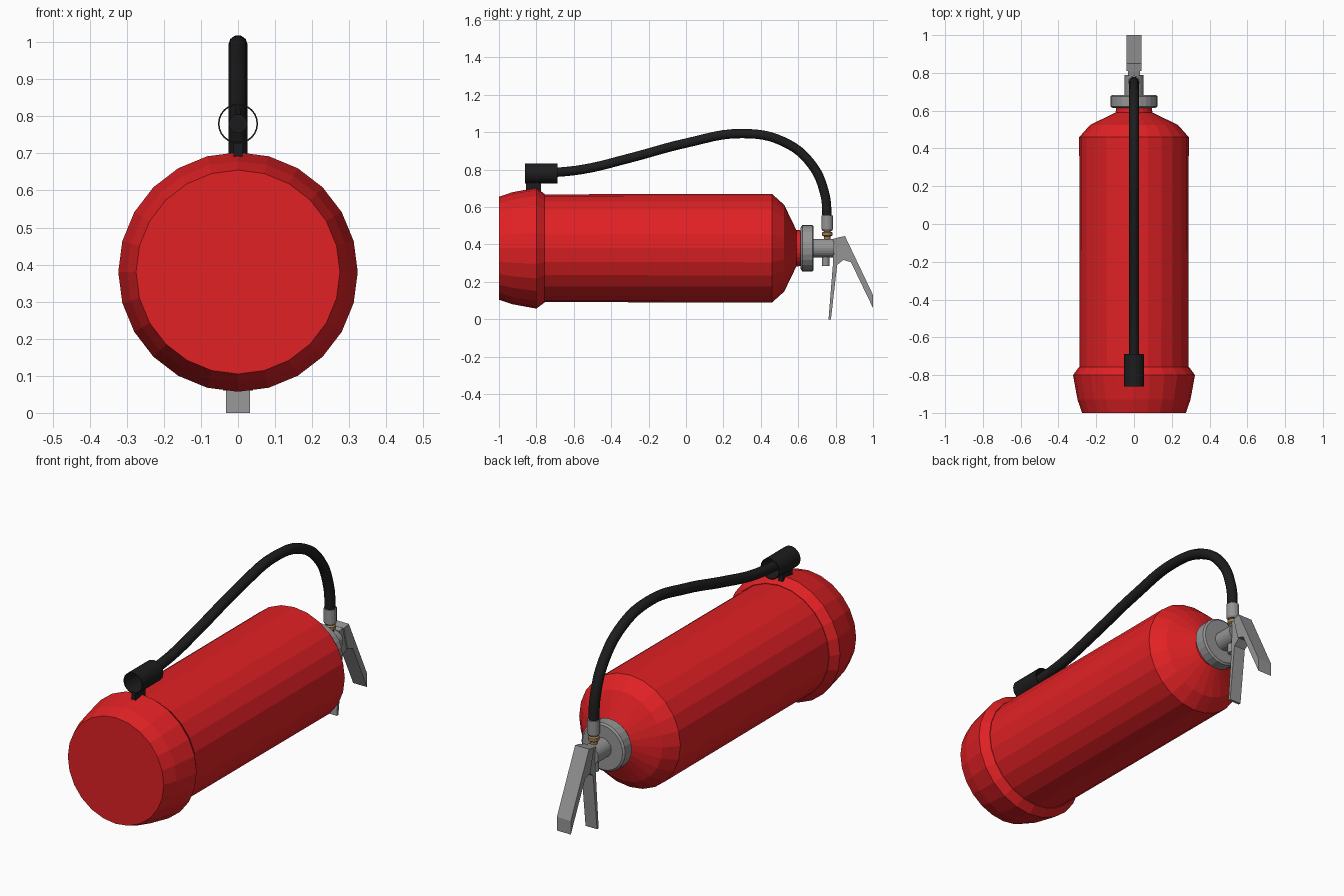
import bpy, bmesh, math
from mathutils import Matrix, Vector

if "Cube" in bpy.data.objects:
    bpy.data.objects.remove(bpy.data.objects["Cube"])

AXIS_Z = 0.38  # height of the bottle's horizontal axis


def material(name, rgb):
    m = bpy.data.materials.new(name)
    m.diffuse_color = (*rgb, 1)
    m.use_nodes = True
    m.node_tree.nodes["Principled BSDF"].inputs["Base Color"].default_value = m.diffuse_color
    return m


RED = material("red_paint", (0.75, 0.015, 0.018))
BLACK = material("black_rubber", (0.012, 0.012, 0.013))
BRASS = material("brass", (0.35, 0.22, 0.09))
GREY = material("grey_metal", (0.3, 0.3, 0.3))


def finish(name, bm, mat):
    bmesh.ops.recalc_face_normals(bm, faces=bm.faces)
    me = bpy.data.meshes.new(name)
    bm.to_mesh(me)
    bm.free()
    me.materials.append(mat)
    ob = bpy.data.objects.new(name, me)
    bpy.context.collection.objects.link(ob)
    return ob


def lathe(name, profile, origin, axis, mat, sides=24, caps=True):
    """Revolve (distance along axis, radius) pairs around 'Y' or 'Z'."""
    bm = bmesh.new()
    rings = []
    for d, r in profile:
        ring = []
        for i in range(sides):
            a = 2 * math.pi * i / sides
            c, s = r * math.cos(a), r * math.sin(a)
            p = (c, d, s) if axis == 'Y' else (c, s, d)
            ring.append(bm.verts.new(Vector(origin) + Vector(p)))
        rings.append(ring)
    for a, b in zip(rings, rings[1:]):
        for i in range(sides):
            j = (i + 1) % sides
            bm.faces.new((a[i], a[j], b[j], b[i]))
    if caps:
        bm.faces.new(rings[0])
        bm.faces.new(rings[-1])
    return finish(name, bm, mat)


def plate(name, outline, half_width, mat):
    """Extrude a side-view (y, z) outline across x."""
    bm = bmesh.new()
    face = bm.faces.new([bm.verts.new((-half_width, y, z)) for y, z in outline])
    out = bmesh.ops.extrude_face_region(bm, geom=[face])
    moved = [v for v in out["geom"] if isinstance(v, bmesh.types.BMVert)]
    bmesh.ops.translate(bm, verts=moved, vec=(2 * half_width, 0, 0))
    return finish(name, bm, mat)


centre = (0, 0, AXIS_Z)

# Bottle with flared foot, tapered shoulder and neck
lathe("bottle", [(-0.9, 0.288), (0.46, 0.29), (0.525, 0.232),
                 (0.59, 0.097), (0.63, 0.095)], centre, 'Y', RED)
lathe("foot", [(-1, 0.275), (-0.93, 0.299), (-0.80, 0.323), (-0.757, 0.291),
               (-0.757, 0.28)], centre, 'Y', RED)

# Valve collar, stem and lower port
lathe("collar", [(0.613, 0.11), (0.622, 0.125), (0.676, 0.125),
                 (0.683, 0.115)], centre, 'Y', GREY)
lathe("valve_stem", [(0.67, 0.05), (0.79, 0.05)], centre, 'Y', GREY)
lathe("valve_port", [(0.285, 0.02), (0.36, 0.02)], (0, 0.747, 0), 'Z', GREY, 12)

# Squeeze handles
plate("carry_handle", [(0.785, 0.43), (0.825, 0.44), (0.845, 0.32), (0.808, 0.29),
                       (0.775, 0.0), (0.762, 0.0), (0.786, 0.30)], 0.033, GREY)
plate("squeeze_lever", [(0.81, 0.437), (0.85, 0.445), (1.0, 0.13), (1.0, 0.06),
                        (0.882, 0.305), (0.84, 0.318)], 0.04, GREY)

# Hose fittings
lathe("brass_fitting", [(0.42, 0.018), (0.442, 0.018), (0.448, 0.027), (0.464, 0.027),
                        (0.47, 0.018), (0.49, 0.018)], (0, 0.755, 0), 'Z', BRASS, 12)
lathe("hose_ferrule", [(0.473, 0.025), (0.482, 0.031), (0.555, 0.031)],
      (0, 0.755, 0), 'Z', GREY, 16)

# Arched hose
curve = bpy.data.curves.new("hose", 'CURVE')
curve.dimensions = '3D'
curve.bevel_depth = 0.026
curve.bevel_resolution = 3
curve.use_fill_caps = True
path = [(0.755, 0.53), (0.742, 0.67), (0.67, 0.83), (0.52, 0.95), (0.3, 0.993),
        (0, 0.942), (-0.3, 0.862), (-0.55, 0.802), (-0.76, 0.78)]
spline = curve.splines.new('BEZIER')
spline.bezier_points.add(len(path) - 1)
for p, (y, z) in zip(spline.bezier_points, path):
    p.co = (0, y, z)
    p.handle_left_type = p.handle_right_type = 'AUTO'
spline.resolution_u = 6
curve.materials.append(BLACK)
hose = bpy.data.objects.new("hose", curve)
bpy.context.collection.objects.link(hose)

# Open nozzle sleeve and the clip that holds it on the foot
sleeve = lathe("nozzle_sleeve", [(-0.86, 0.054), (-0.688, 0.054)], (0, 0, 0.78),
               'Y', BLACK, 24, caps=False)
wall = sleeve.modifiers.new("wall", 'SOLIDIFY')
wall.thickness = 0.004
plate("nozzle_clip", [(-0.855, 0.66), (-0.775, 0.66), (-0.775, 0.732),
                      (-0.855, 0.732)], 0.012, BLACK)

# Smooth only the round rubber parts
bpy.ops.object.select_all(action='DESELECT')
hose.select_set(True)
bpy.context.view_layer.objects.active = hose
bpy.ops.object.convert(target='MESH')
bpy.ops.object.shade_smooth_by_angle(angle=math.radians(40))
